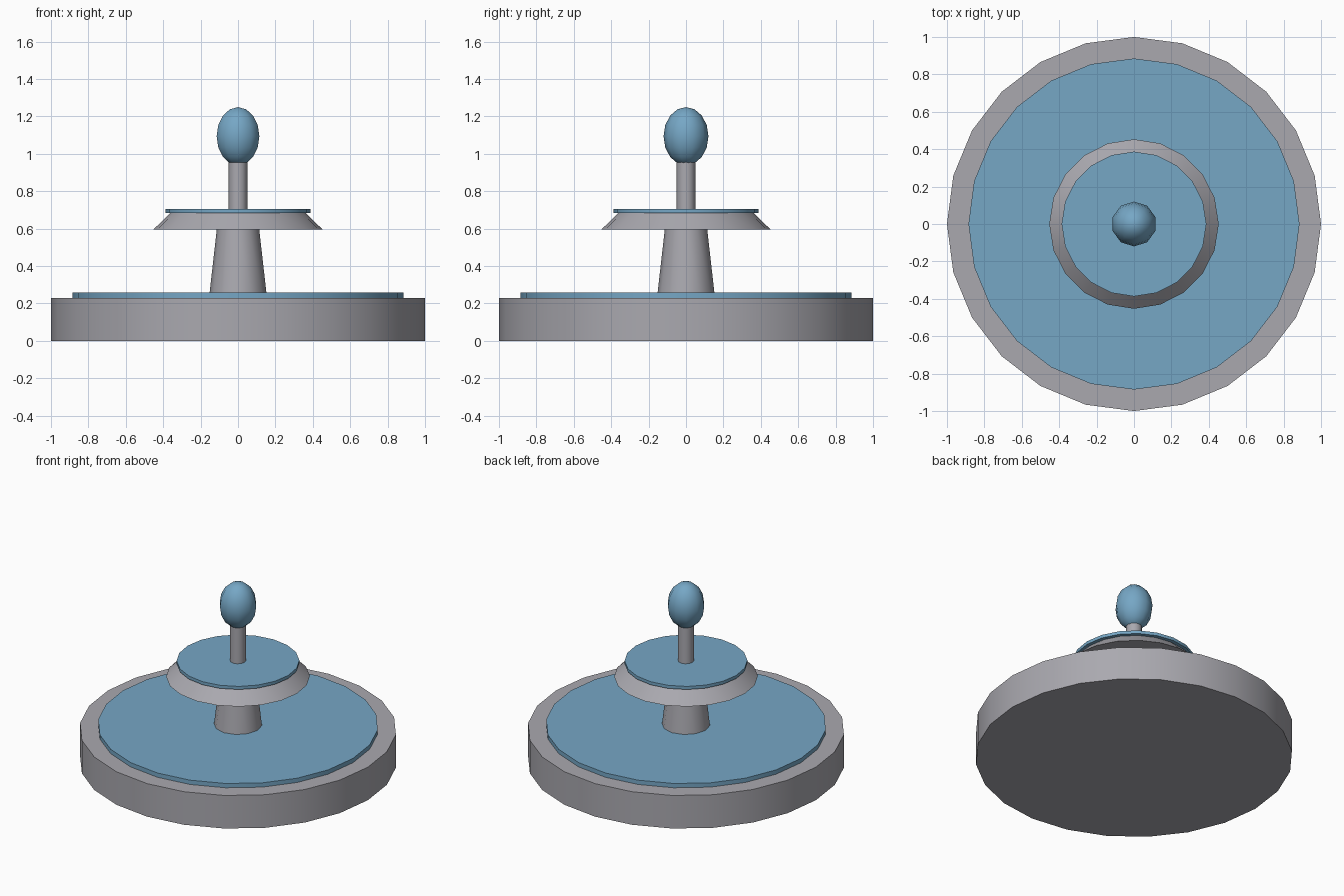
import bpy
import math

cube = bpy.data.objects.get("Cube")
if cube:
    bpy.data.objects.remove(cube, do_unlink=True)


def make_material(name, colour):
    mat = bpy.data.materials.new(name)
    mat.use_nodes = True
    mat.diffuse_color = colour
    mat.node_tree.nodes["Principled BSDF"].inputs["Base Color"].default_value = colour
    return mat


stone = make_material("grey stone", (0.40, 0.395, 0.43, 1))
water = make_material("blue water", (0.18, 0.385, 0.56, 1))


def finish(name, mat):
    obj = bpy.context.object
    obj.name = name
    obj.data.materials.append(mat)
    return obj


def round_part(name, mat, sides, bottom, top, r_bottom, r_top):
    """A solid disc, column or tapered drum standing between two heights."""
    bpy.ops.mesh.primitive_cone_add(
        vertices=sides, radius1=r_bottom, radius2=r_top,
        depth=top - bottom, location=(0, 0, (bottom + top) / 2))
    obj = finish(name, mat)
    bpy.ops.object.shade_smooth_by_angle(angle=math.radians(40))
    return obj


# Lower basin and its pool
round_part("basin", stone, 24, 0, 0.23, 1, 1)
round_part("basin_water", water, 24, 0.23, 0.26, 0.885, 0.885)

# Tapered pedestal carrying the upper bowl
round_part("pedestal", stone, 12, 0.23, 0.60, 0.155, 0.113)
round_part("upper_bowl", stone, 20, 0.595, 0.685, 0.453, 0.36)
round_part("upper_water", water, 20, 0.683, 0.705, 0.387, 0.387)

# Spout with a stretched drop of water on top
round_part("spout", stone, 12, 0.70, 0.97, 0.05, 0.05)
bpy.ops.mesh.primitive_uv_sphere_add(segments=10, ring_count=8, radius=0.12,
                                     location=(0, 0, 1.094))
drop = finish("water_drop", water)
drop.scale.z = 1.3
bpy.ops.object.shade_smooth()
